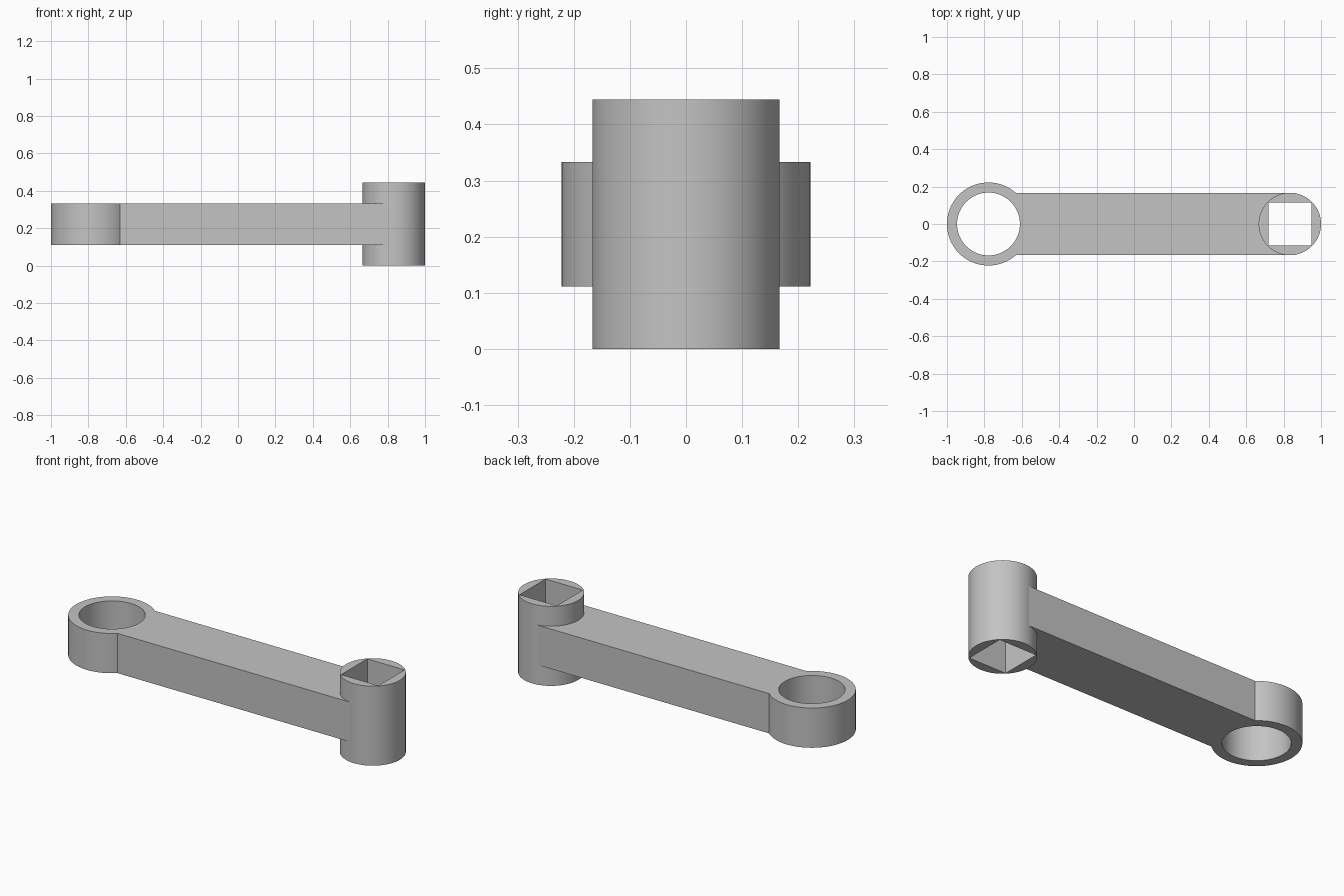
import bpy
import math

cube = bpy.data.objects.get("Cube")
if cube:
    bpy.data.objects.remove(cube, do_unlink=True)

RING_X, HUB_X = -0.778, 0.833
BAR_BOTTOM, BAR_TOP = 0.111, 0.333
HUB_TOP = 0.444

steel = bpy.data.materials.new("plain grey")
steel.use_nodes = True
grey = (0.55, 0.55, 0.55, 1)
steel.diffuse_color = grey
steel.node_tree.nodes["Principled BSDF"].inputs["Base Color"].default_value = grey


def finish(name):
    obj = bpy.context.object
    obj.name = name
    obj.data.materials.append(steel)
    return obj


def cylinder(name, x, radius, z0, z1):
    bpy.ops.mesh.primitive_cylinder_add(
        vertices=72, radius=radius, depth=z1 - z0, location=(x, 0, (z0 + z1) / 2))
    return finish(name)


def box(name, x0, x1, half_width, z0, z1):
    bpy.ops.mesh.primitive_cube_add(size=1, location=((x0 + x1) / 2, 0, (z0 + z1) / 2))
    bpy.context.object.scale = (x1 - x0, 2 * half_width, z1 - z0)
    bpy.ops.object.transform_apply(location=False, rotation=False, scale=True)
    return finish(name)


def combine(target, other, operation):
    mod = target.modifiers.new(operation.lower(), "BOOLEAN")
    mod.operation = operation
    mod.solver = "EXACT"
    mod.object = other
    bpy.context.view_layer.objects.active = target
    bpy.ops.object.modifier_apply(modifier=mod.name)
    bpy.data.objects.remove(other, do_unlink=True)


# Arm with a ring at one end and a tall socket hub at the other
arm = box("crank_arm", RING_X, HUB_X - 0.03, 0.165, BAR_BOTTOM, BAR_TOP)
combine(arm, cylinder("ring", RING_X, 0.222, BAR_BOTTOM, BAR_TOP), "UNION")
combine(arm, cylinder("socket_hub", HUB_X, 0.167, 0, HUB_TOP), "UNION")

# Round bore and square socket, both right through
combine(arm, cylinder("ring_bore", RING_X, 0.168, -0.1, 0.6), "DIFFERENCE")
combine(arm, box("square_socket", HUB_X - 0.115, HUB_X + 0.115, 0.115, -0.1, 0.6), "DIFFERENCE")

# Smooth round walls, crisp edges
bpy.ops.object.select_all(action="DESELECT")
arm.select_set(True)
bpy.context.view_layer.objects.active = arm
bpy.ops.object.shade_smooth_by_angle(angle=math.radians(30))
